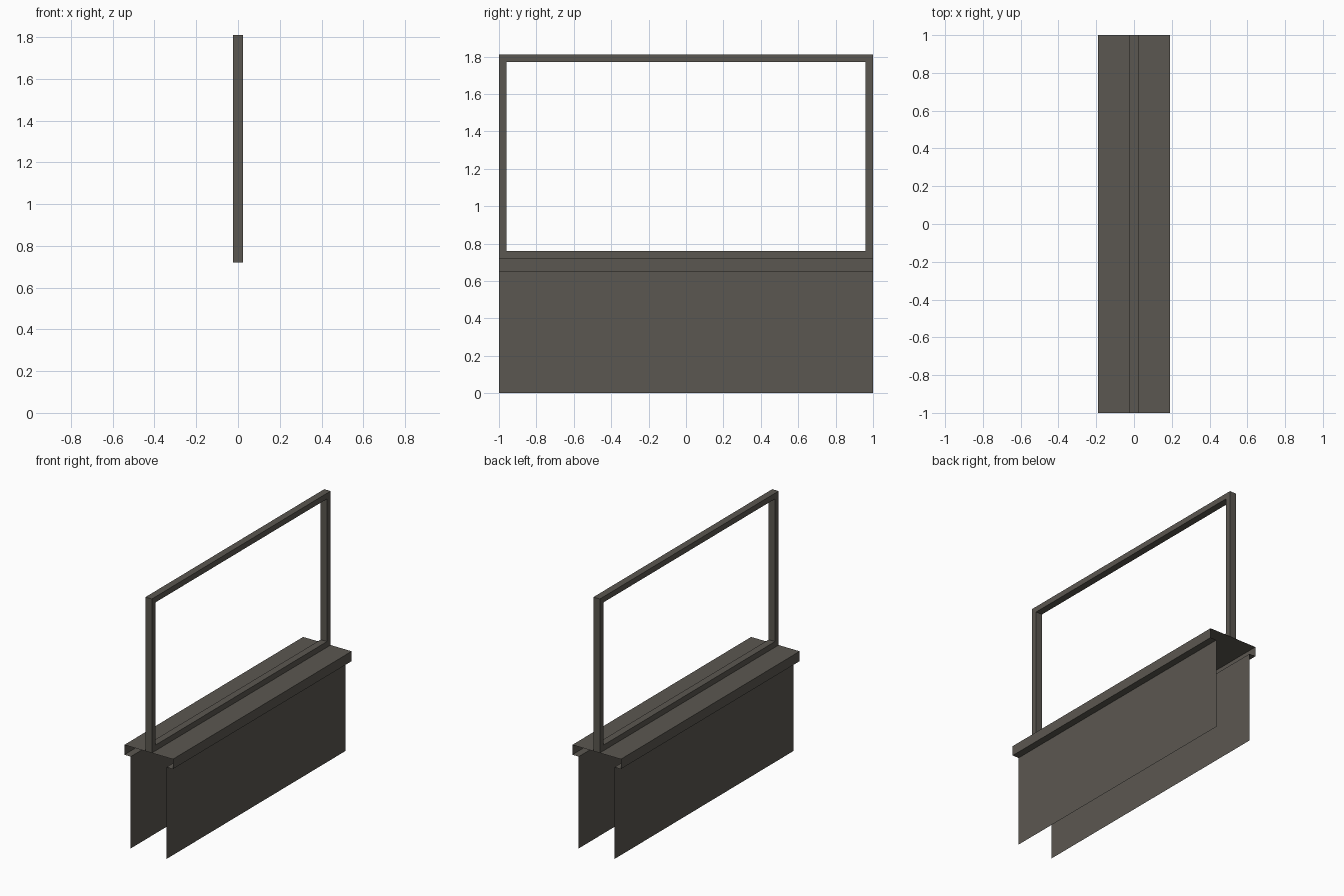
import bpy, bmesh

if "Cube" in bpy.data.objects:
    bpy.data.objects.remove(bpy.data.objects["Cube"])

paint = bpy.data.materials.new("dark warm grey")
paint.diffuse_color = (0.105, 0.096, 0.082, 1)
paint.use_nodes = True
paint.node_tree.nodes["Principled BSDF"].inputs["Base Color"].default_value = paint.diffuse_color


def add_object(name, bm):
    mesh = bpy.data.meshes.new(name)
    bm.to_mesh(mesh)
    bm.free()
    mesh.materials.append(paint)
    obj = bpy.data.objects.new(name, mesh)
    bpy.context.collection.objects.link(obj)
    return obj


def sheet(name, profile, half_length=1.0):
    """Sweep an open x-z profile along y as a thin, open-ended sheet."""
    bm = bmesh.new()
    rows = [[bm.verts.new((x, y, z)) for x, z in profile]
            for y in (-half_length, half_length)]
    for i in range(len(profile) - 1):
        bm.faces.new((rows[0][i], rows[0][i + 1], rows[1][i + 1], rows[1][i]))
    # profile runs clockwise seen from the front, so flip to face outwards
    bm.normal_update()
    top = max(bm.faces, key=lambda f: f.calc_center_median().z)
    if top.normal.z < 0:
        bmesh.ops.reverse_faces(bm, faces=bm.faces[:])
    return add_object(name, bm)


# Low wall: two side panels, open below and at both ends
# Cap: overhanging ledge with lips returning to the panels
half = [(0.14, 0.0), (0.14, 0.65), (0.19, 0.65), (0.19, 0.72)]
sheet("low_wall_and_cap", [(-x, z) for x, z in half] + half[::-1])

# Window frame: rectangular ring standing on the cap
bm = bmesh.new()
outer = [(-1, 0.72), (1, 0.72), (1, 1.81), (-1, 1.81)]
inner = [(-0.96, 0.76), (0.96, 0.76), (0.96, 1.77), (-0.96, 1.77)]
o = [bm.verts.new((-0.025, y, z)) for y, z in outer]
n = [bm.verts.new((-0.025, y, z)) for y, z in inner]
for i in range(4):
    j = (i + 1) % 4
    bm.faces.new((o[i], o[j], n[j], n[i]))
ext = bmesh.ops.extrude_face_region(bm, geom=bm.faces[:], use_keep_orig=True)
moved = [v for v in ext["geom"] if isinstance(v, bmesh.types.BMVert)]
bmesh.ops.translate(bm, verts=moved, vec=(0.05, 0, 0))
bmesh.ops.recalc_face_normals(bm, faces=bm.faces[:])
add_object("window_frame", bm)
